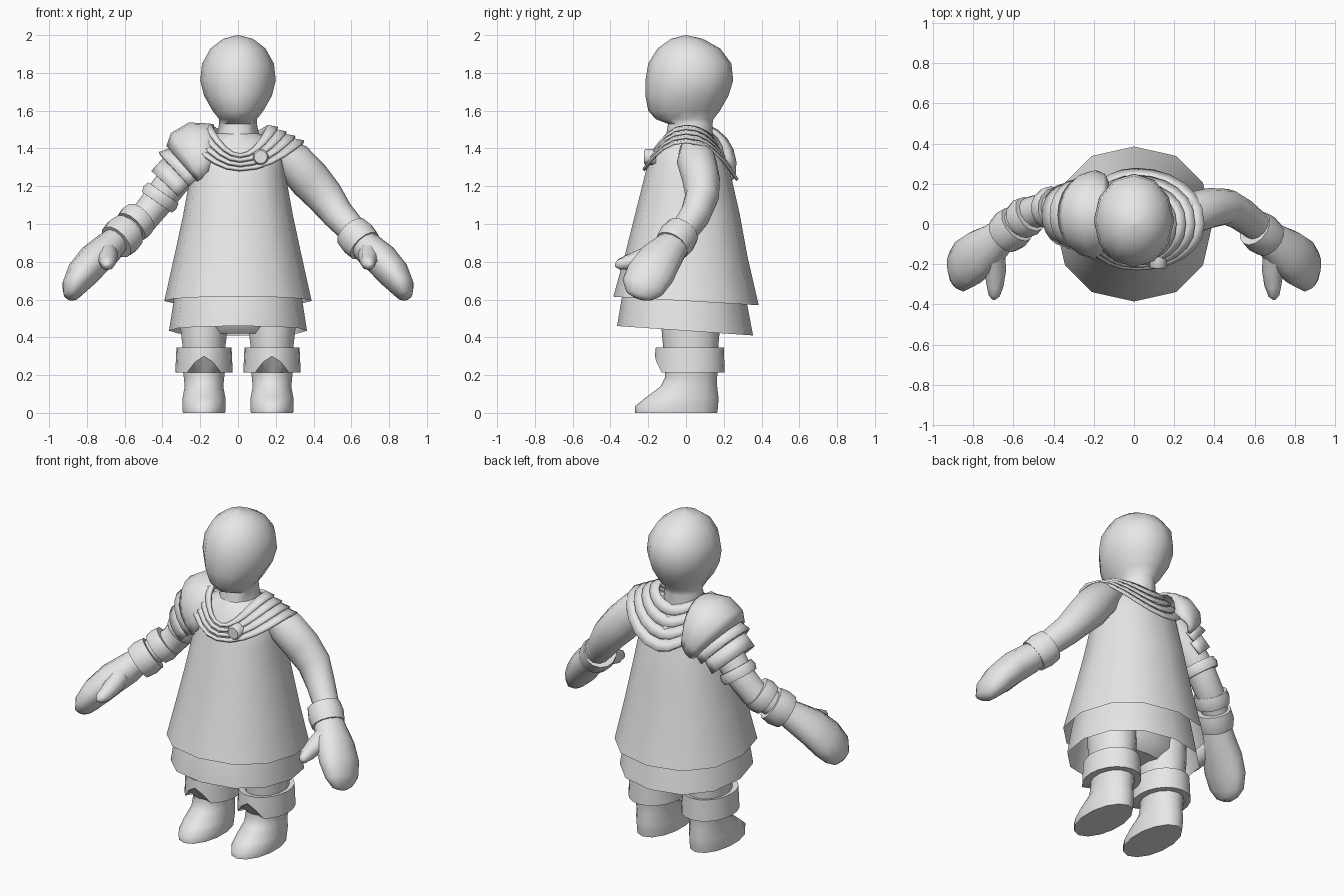
import bpy, bmesh, math
from mathutils import Vector as V

if "Cube" in bpy.data.objects:
    bpy.data.objects.remove(bpy.data.objects["Cube"])

grey = bpy.data.materials.new("plain_grey")
grey.diffuse_color = (0.8, 0.8, 0.8, 1)
grey.use_nodes = True
grey.node_tree.nodes["Principled BSDF"].inputs["Base Color"].default_value = grey.diffuse_color


def build(name, rings, closed=True, caps=(True, True), thick=0, angle=42):
    """Skin a list of point rings into one smooth-shaded object."""
    bm = bmesh.new()
    rows = [[bm.verts.new(p) for p in r] for r in rings]
    n = len(rows[0])
    for a, b in zip(rows, rows[1:]):
        for i in range(n if closed else n - 1):
            j = (i + 1) % n
            bm.faces.new((a[i], a[j], b[j], b[i]))
    if caps[0]:
        bm.faces.new(rows[0][::-1])
    if caps[1]:
        bm.faces.new(rows[-1])
    bmesh.ops.remove_doubles(bm, verts=bm.verts, dist=1e-4)
    bmesh.ops.recalc_face_normals(bm, faces=bm.faces)
    me = bpy.data.meshes.new(name)
    bm.to_mesh(me)
    bm.free()
    me.materials.append(grey)
    ob = bpy.data.objects.new(name, me)
    bpy.context.collection.objects.link(ob)
    if thick:
        m = ob.modifiers.new("thickness", 'SOLIDIFY')
        m.thickness, m.offset = thick, 0
    bpy.ops.object.select_all(action='DESELECT')
    ob.select_set(True)
    bpy.context.view_layer.objects.active = ob
    bpy.ops.object.shade_smooth_by_angle(angle=math.radians(angle))
    return ob


def spow(v, p):
    return math.copysign(abs(v) ** p, v)


def level(z, rx, y0, y1, cx=0, n=12, p=1.0, zback=None):
    """Horizontal oval from y0 (front) to y1 (back), optionally tilted."""
    pts = []
    for i in range(n):
        t = 2 * math.pi * i / n - math.pi / 2
        s = spow(math.sin(t), p)
        zz = z if zback is None else z + (zback - z) * (s + 1) / 2
        pts.append(V((cx + rx * spow(math.cos(t), p), (y0 + y1) / 2 + (y1 - y0) / 2 * s, zz)))
    return pts


def tube(path, side, n=10):
    """Oval rings along a path of (x, y, z, wide radius, thin radius)."""
    c = [V((side * q[0], q[1], q[2])) for q in path]
    rings = []
    for k, q in enumerate(path):
        d = (c[min(k + 1, len(c) - 1)] - c[max(k - 1, 0)]).normalized()
        w = V((0, 1, 0))
        w = (w - d * w.dot(d)).normalized()
        u = d.cross(w)
        rings.append([c[k] + w * q[3] * math.cos(a) + u * q[4] * math.sin(a)
                      for a in (2 * math.pi * i / n for i in range(n))])
    return rings


def band(name, a, b, r, side):
    """Short bulging band around a limb from point a to b."""
    a, b = V(a), V(b)
    path = [(*a.lerp(b, t), r * s, r * s)
            for t, s in ((0, .8), (0.001, .95), (.5, 1.03), (.999, .95), (1, .8))]
    return build(name, tube(path, side, 14), angle=35)


# head and neck
build("head", [level(*r) for r in (
    (1.44, .12, -.11, .14), (1.53, .10, -.095, .14), (1.555, .10, -.16, .145),
    (1.60, .135, -.20, .18), (1.68, .18, -.215, .225), (1.76, .20, -.215, .25),
    (1.85, .19, -.20, .24), (1.93, .145, -.15, .18), (1.98, .08, -.08, .09),
    (2.0, .002, -.002, .002))], angle=60)

# tunic with open hem, and the longer skirt underneath
build("tunic", [level(.615, .39, -.385, .385, p=.9, zback=.57),
                level(.85, .335, -.32, .325, p=.9, zback=.83),
                level(1.05, .29, -.27, .285, p=.9),
                level(1.27, .25, -.215, .235, p=.9),
                level(1.36, .24, -.185, .205, p=.9),
                level(1.43, .20, -.14, .16), level(1.48, .11, -.10, .13)], caps=(False, True))
build("underskirt", [level(.46, .365, -.365, .355, p=.9, zback=.41),
                     level(.64, .335, -.335, .315, p=.9, zback=.62),
                     level(.80, .30, -.27, .27, p=.9)], caps=(False, False))
build("hips", [level(.42, .22, -.09, .12), level(.48, .29, -.15, .18),
               level(.70, .29, -.18, .20)])

# legs with boots, and the notched boot cuffs
for side, tag in ((1, "left"), (-1, "right")):
    cx = side * .18
    build(tag + "_leg_and_boot", [level(z, rx, a, b, cx, 14) for z, rx, a, b in (
        (0, .115, -.27, .165), (.035, .118, -.27, .17), (.08, .116, -.215, .172),
        (.14, .105, -.135, .165), (.19, .110, -.11, .165), (.25, .118, -.115, .17),
        (.34, .115, -.12, .17), (.45, .128, -.13, .18), (.60, .13, -.13, .18))], angle=50)
    lower = level(.215, .152, -.165, .205, cx, 20)
    for i, lift in ((0, .085), (1, .055), (19, .055)):
        lower[i].z += lift
    build(tag + "_boot_cuff",
          [level(.215, .11, -.115, .165, cx, 20), lower, level(.345, .146, -.16, .20, cx, 20),
           level(.335, .105, -.11, .16, cx, 20)], caps=(False, False))

# arms: one bare and full, one slimmer under armour
build("left_arm", tube([(.20, .05, 1.41, .08, .06), (.29, .055, 1.335, .105, .105),
                        (.38, .08, 1.235, .10, .11), (.46, .085, 1.145, .09, .10),
                        (.53, .05, 1.05, .082, .085), (.65, -.04, .92, .07, .07)], 1, 12), angle=60)
build("right_arm", tube([(.20, .05, 1.41, .08, .08), (.31, .07, 1.27, .09, .09),
                         (.41, .08, 1.14, .085, .085), (.50, .06, 1.03, .082, .08),
                         (.65, -.04, .92, .07, .07)], -1, 12), angle=60)

# mitten hands with thumbs
for side, tag in ((1, "left"), (-1, "right")):
    build(tag + "_hand", tube([(.63, -.03, .93, .075, .07), (.69, -.085, .87, .095, .085),
                               (.76, -.14, .81, .12, .09), (.825, -.19, .735, .13, .085),
                               (.87, -.23, .665, .115, .065), (.885, -.245, .62, .075, .04),
                               (.888, -.25, .605, .03, .02)], side, 12), angle=60)
    build(tag + "_thumb", tube([(.70, -.13, .86, .06, .06), (.69, -.23, .82, .05, .055),
                                (.69, -.31, .795, .04, .042), (.695, -.355, .785, .03, .03),
                                (.697, -.375, .78, .008, .008)], side, 8), angle=70)

# glove cuff, armband and bracer bands
band("left_glove_cuff", (.60, -.02, .96), (.67, -.075, .885), .10, 1)
band("right_armband", (.395, .08, 1.165), (.43, .08, 1.115), .105, -1)
band("bracer_upper", (.515, .05, 1.035), (.565, .015, .985), .10, -1)
band("bracer_lower", (.58, .0, .965), (.645, -.055, .905), .105, -1)


def lame(name, rows):
    """Arched plate; rows of (x, z, lean, rise, depth)."""
    rings = []
    for x, z, lean, rise, depth in rows:
        up = V((-math.sin(lean), 0, math.cos(lean)))
        rings.append([V((x, .045, z)) + up * rise * math.sin(a) + V((0, depth * math.cos(a), 0))
                      for a in (math.radians(-12 + 204 * i / 12) for i in range(13))])
    build(name, rings, closed=False, caps=(False, False), thick=.016, angle=45)


# shoulder armour: a dome and two overlapping plates
lame("shoulder_dome", [(-.13, 1.35, 0, .17, .16), (-.15, 1.33, .05, .195, .20),
                       (-.19, 1.31, .30, .23, .215), (-.22, 1.28, .58, .235, .205),
                       (-.24, 1.26, .72, .20, .185)])
lame("shoulder_plate_upper", [(-.235, 1.27, .72, .17, .165), (-.285, 1.23, .74, .195, .17)])
lame("shoulder_plate_lower", [(-.285, 1.23, .76, .155, .14), (-.34, 1.17, .82, .155, .15)])


def collar(s, lift):
    """Draped collar ring; s runs from the neck (0) to the outer hem (1)."""
    mix = lambda a, b: a + (b - a) * s
    pts = []
    for i in range(24):
        t = 2 * math.pi * i / 24 - math.pi / 2
        c, k = math.cos(t), math.sin(t)
        ry = mix(.175, .225) if k < 0 else mix(.13, .27)
        drop = mix(.15, .15) if k < 0 else mix(.05, .20)
        rx = mix(.15, .335) if c > 0 else mix(.15, .27)
        pts.append(V((.01 + rx * c, ry * spow(k, .9), mix(1.52, 1.425) - drop * k * k + lift)))
    return pts


# layered shoulder cloth and its round clasp
for i in range(4):
    build("collar_layer_%d" % (i + 1), [collar(i / 4 - .02, -.005), collar((i + 1) / 4 + .02, .012)],
          caps=(False, False), thick=.016, angle=35)
disc = [[V((.12 + r * math.cos(a), y, 1.355 + r * math.sin(a)))
         for a in (2 * math.pi * i / 16 for i in range(16))]
        for y, r in ((-.16, .042), (-.212, .042), (-.222, .034))]
build("clasp", disc)
